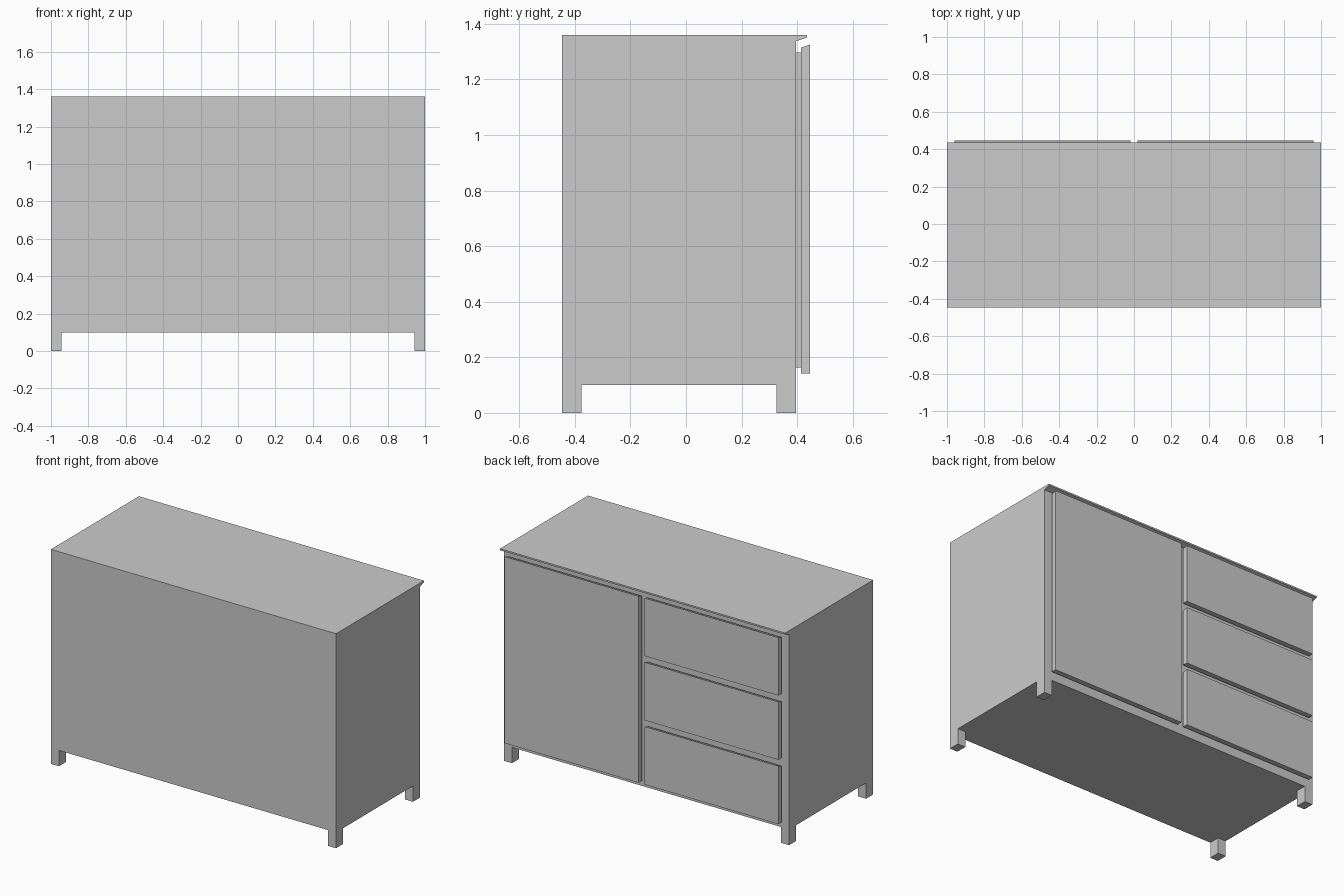
import bpy, bmesh

if "Cube" in bpy.data.objects:
    bpy.data.objects.remove(bpy.data.objects["Cube"])


def prism(name, profile, x0, x1):
    """Extrude a closed (y, z) profile along x."""
    bm = bmesh.new()
    face = bm.faces.new([bm.verts.new((x0, y, z)) for y, z in profile])
    ext = bmesh.ops.extrude_face_region(bm, geom=[face])
    verts = [v for v in ext["geom"] if isinstance(v, bmesh.types.BMVert)]
    bmesh.ops.translate(bm, verts=verts, vec=(x1 - x0, 0, 0))
    bmesh.ops.recalc_face_normals(bm, faces=bm.faces)
    mesh = bpy.data.meshes.new(name)
    bm.to_mesh(mesh)
    bm.free()
    obj = bpy.data.objects.new(name, mesh)
    bpy.context.collection.objects.link(obj)
    return obj


def box(name, x0, x1, y0, y1, z0, z1):
    return prism(name, [(y0, z0), (y1, z0), (y1, z1), (y0, z1)], x0, x1)


BACK, FACE = -0.446, 0.395      # carcass depth
PANEL_IN, PANEL_OUT = 0.413, 0.446

# Carcass with bevelled overhanging top lip
prism("carcass", [(BACK, 0.10), (FACE, 0.10), (FACE, 1.337),
                  (0.435, 1.350), (0.435, 1.36), (BACK, 1.36)], -1, 1)

# Corner legs
for side, x0, x1 in (("left", -1, -0.944), ("right", 0.944, 1)):
    for end, y0, y1 in (("front", BACK, BACK + 0.07), ("back", FACE - 0.07, FACE)):
        box(f"{end}_{side}_leg", x0, x1, y0, y1, 0, 0.10)


def panel(name, x0, x1, z0, z1):
    """Slab with a sloped top edge, standing off the carcass on a smaller spacer."""
    prism(name, [(PANEL_IN, z0), (PANEL_OUT, z0), (PANEL_OUT, z1),
                 (PANEL_IN, z1 - 0.011)], x0, x1)
    i = 0.022
    box(name + "_spacer", x0 + i, x1 - i, FACE, PANEL_IN, z0 + i, z1 - 0.029)


# Cupboard door
LOW, HIGH, GAP = 0.142, 1.325, 0.04
panel("door", 0.02, 0.96, LOW, HIGH)

# Stack of three drawers
h = (HIGH - LOW - 2 * GAP) / 3
for k in range(3):
    z = LOW + k * (h + GAP)
    panel(f"drawer_{k + 1}", -0.96, -0.02, z, z + h)
